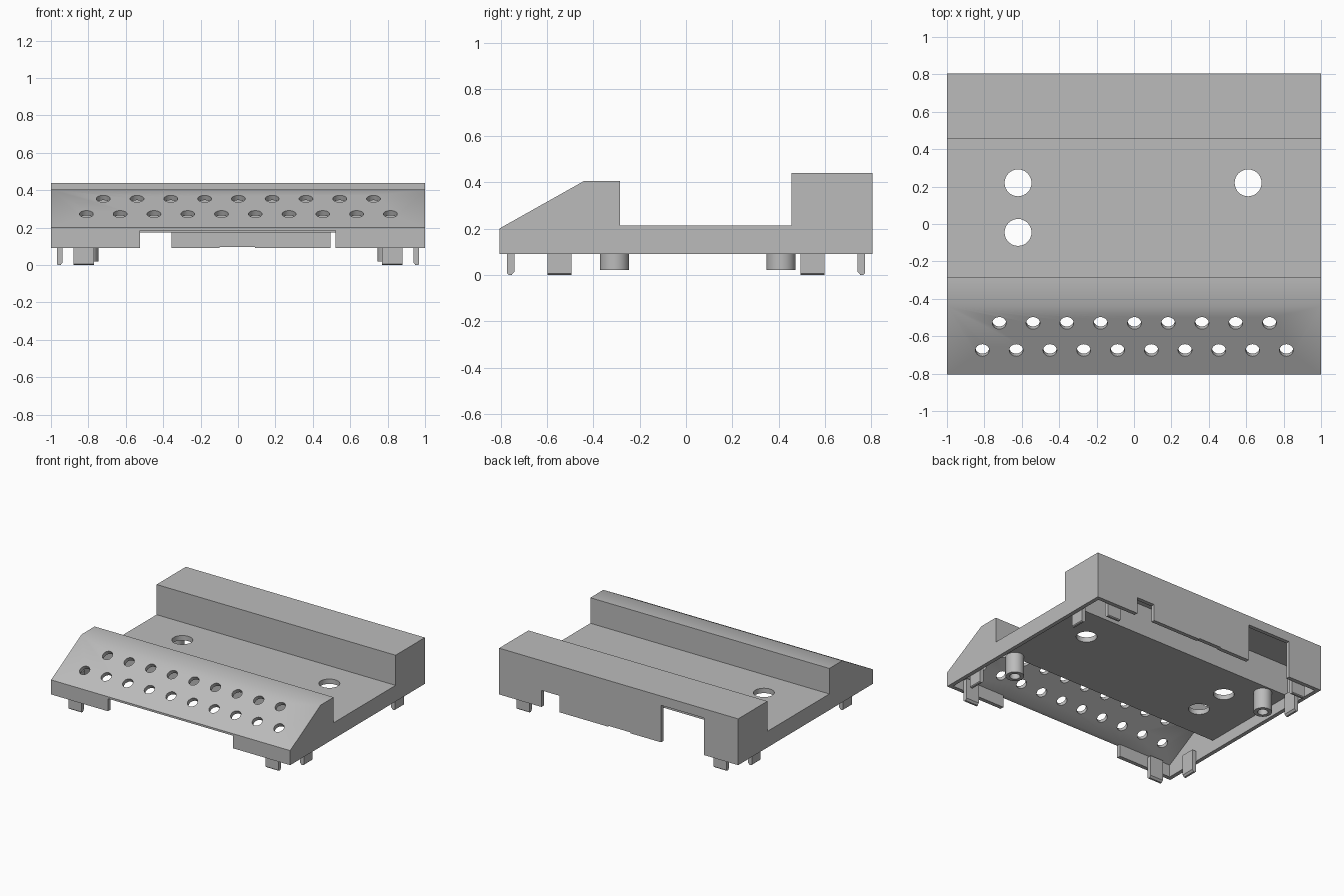
import bpy, bmesh, math
from mathutils import Matrix, Vector

if "Cube" in bpy.data.objects:
    bpy.data.objects.remove(bpy.data.objects["Cube"])

grey = bpy.data.materials.new("plain grey")
grey.use_nodes = True
grey.diffuse_color = (0.5, 0.5, 0.5, 1)
grey.node_tree.nodes["Principled BSDF"].inputs["Base Color"].default_value = (0.5, 0.5, 0.5, 1)


def finish(name, bm):
    bmesh.ops.recalc_face_normals(bm, faces=bm.faces)
    mesh = bpy.data.meshes.new(name)
    bm.to_mesh(mesh)
    bm.free()
    mesh.materials.append(grey)
    ob = bpy.data.objects.new(name, mesh)
    bpy.context.collection.objects.link(ob)
    return ob


def prism(name, profile, half, matrix=Matrix()):
    """Extrude a (y, z) profile along x from -half to half."""
    bm = bmesh.new()
    face = bm.faces.new([bm.verts.new((-half, y, z)) for y, z in profile])
    ext = bmesh.ops.extrude_face_region(bm, geom=[face])["geom"]
    bmesh.ops.translate(bm, vec=(2 * half, 0, 0),
                        verts=[v for v in ext if isinstance(v, bmesh.types.BMVert)])
    bm.transform(matrix)
    return finish(name, bm)


def boxes(name, spans):
    bm = bmesh.new()
    for x0, x1, y0, y1, z0, z1 in spans:
        m = (Matrix.Translation(((x0 + x1) / 2, (y0 + y1) / 2, (z0 + z1) / 2))
             @ Matrix.Diagonal((x1 - x0, y1 - y0, z1 - z0, 1)))
        bmesh.ops.create_cube(bm, size=1, matrix=m)
    return finish(name, bm)


def rods(name, centres, radius, depth, tilt=0):
    bm = bmesh.new()
    for c in centres:
        bmesh.ops.create_cone(bm, cap_ends=True, segments=32, radius1=radius, radius2=radius,
                              depth=depth, matrix=Matrix.Translation(c) @ Matrix.Rotation(tilt, 4, "X"))
    return finish(name, bm)


def select_only(ob):
    bpy.ops.object.select_all(action="DESELECT")
    ob.select_set(True)
    bpy.context.view_layer.objects.active = ob


def cut(ob, cutter):
    mod = ob.modifiers.new("cut", "BOOLEAN")
    mod.operation, mod.solver, mod.object = "DIFFERENCE", "EXACT", cutter
    select_only(ob)
    bpy.ops.object.modifier_apply(modifier=mod.name)
    bpy.data.objects.remove(cutter)


def smooth(ob):
    select_only(ob)
    bpy.ops.object.shade_smooth_by_angle(angle=math.radians(30))


# Hollow shell: sloped front ridge, sunken deck, tall rear box
base, wall = 0.09, 0.03
shell = prism("shell", [(-0.805, base), (-0.805, 0.2), (-0.44, 0.405), (-0.285, 0.405),
                        (-0.285, 0.212), (0.455, 0.212), (0.455, 0.44), (0.805, 0.44),
                        (0.805, base)], 1)
cut(shell, prism("cavity", [(-0.775, 0), (-0.775, 0.183), (-0.433, 0.375), (-0.315, 0.375),
                            (-0.315, 0.175), (0.485, 0.175), (0.485, 0.41), (0.775, 0.41),
                            (0.775, 0)], 1 - wall))

# Openings along the lower edges of the front and rear walls
cut(shell, boxes("wall_openings", [
    (-0.525, 0.52, -0.9, -0.765, 0, 0.185),
    (-0.715, -0.355, 0.765, 0.9, 0, 0.37),
    (0.495, 0.645, 0.765, 0.9, 0, 0.215),
    (-0.1, 0.09, 0.765, 0.9, 0, 0.097)]))

# Round holes in the deck
cut(shell, rods("deck_holes", [(-0.62, 0.22, 0.2), (-0.62, -0.045, 0.2), (0.61, 0.22, 0.2)],
                0.072, 0.2))

# Two staggered rows of holes square to the slope
slope = math.atan2(0.205, 0.365)
holes = []
for count, y in ((9, -0.53), (10, -0.675)):
    z = 0.2 + (y + 0.805) * math.tan(slope)
    holes += [((i - (count - 1) / 2) * 0.1806 + 0.002, y, z) for i in range(count)]
cut(shell, rods("slope_holes", holes, 0.037, 0.14, slope))
smooth(shell)

# Snap clips against the inside of the walls
clip = [(0.74, 0.17), (0.772, 0.17), (0.772, 0.006), (0.766, 0), (0.752, 0), (0.74, 0.014)]
for side, sx in (("left", 1), ("right", -1)):
    for end, sy in (("front", -1), ("rear", 1)):
        prism(f"{end}_clip_{side}", clip, 0.054,
              Matrix.Translation((sx * 0.825, 0, 0)) @ Matrix.Diagonal((1, sy, 1, 1)))
        turn = Matrix.Rotation(-sx * math.pi / 2, 4, "Z")
        prism(f"side_clip_{end}_{side}", [(y + 0.197, z) for y, z in clip], 0.052,
              Matrix.Translation((0, sy * 0.545, 0)) @ turn)

# Bored posts under the deck, on opposite corners
for name, x, y in (("front_post", 0.81, -0.308), ("rear_post", -0.81, 0.41)):
    post = rods(name, [(x, y, 0.1)], 0.063, 0.16)
    cut(post, rods("bore", [(x, y, 0.05)], 0.036, 0.12))
    smooth(post)
